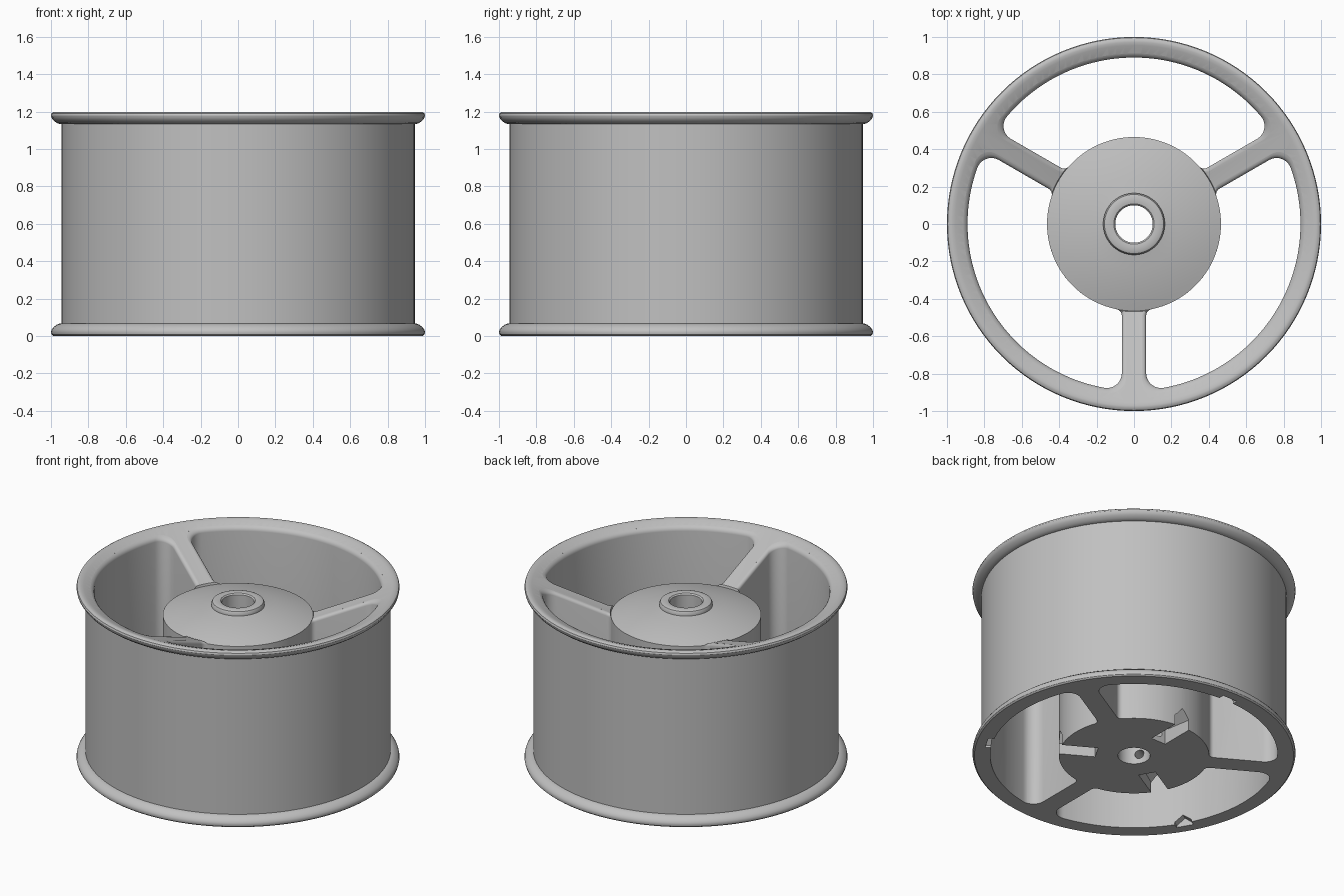
import bpy, bmesh
from math import sin, cos, pi, asin, atan2, sqrt, hypot, radians
from mathutils import Matrix, Vector

if "Cube" in bpy.data.objects:
    bpy.data.objects.remove(bpy.data.objects["Cube"])

metal = bpy.data.materials.new("plain_grey")
metal.use_nodes = True
GREY = (0.53, 0.53, 0.53, 1)
metal.diffuse_color = GREY
metal.node_tree.nodes["Principled BSDF"].inputs["Base Color"].default_value = GREY

HUB, DRUM, HALF_SPOKE = 0.465, 0.89, 0.065
SEGMENTS = 128


def make_object(name, bm):
    bmesh.ops.recalc_face_normals(bm, faces=bm.faces)
    mesh = bpy.data.meshes.new(name)
    bm.to_mesh(mesh)
    bm.free()
    mesh.materials.append(metal)
    obj = bpy.data.objects.new(name, mesh)
    bpy.context.collection.objects.link(obj)
    return obj


def loft(bm, rings, closed=False):
    """Join rings of points; cap the ends unless the rings close on themselves."""
    loops = [[bm.verts.new(p) for p in ring] for ring in rings]
    n = len(loops[0])
    pairs = list(zip(loops, loops[1:]))
    if closed:
        pairs.append((loops[-1], loops[0]))
    else:
        bm.faces.new(loops[0])
        bm.faces.new(loops[-1])
    for a, b in pairs:
        for i in range(n):
            j = (i + 1) % n
            bm.faces.new((a[i], a[j], b[j], b[i]))


def arc(cx, cy, r, a0, a1, steps):
    return [(cx + r * cos(a0 + (a1 - a0) * i / steps),
             cy + r * sin(a0 + (a1 - a0) * i / steps)) for i in range(steps + 1)]


def spoke_top(r):
    """Height of the funnel-shaped upper face."""
    return min(1.2, 1.2 - 0.39 * (0.97 - r))


def window_outline(grow):
    """Rounded sector between two spokes, centred on +y."""
    w, outer, f, g = HALF_SPOKE - grow, DRUM + grow, 0.08, 0.035
    cu, gu = sqrt((outer - f) ** 2 - (w + f) ** 2), sqrt((HUB + g) ** 2 - (w + g) ** 2)
    ca, ga = atan2(w + f, cu), atan2(w + g, gu)
    half = arc(0, 0, HUB, pi / 3, ga, 20)
    half += arc(gu, w + g, g, ga + pi, 1.5 * pi, 6)[1:]
    half += arc(cu, w + f, f, -pi / 2, ca, 10)
    half += arc(0, 0, outer, ca, pi / 3, 24)[1:]
    c, s = cos(pi / 6), sin(pi / 6)
    half = [(u * c - v * s, u * s + v * c) for u, v in half]
    return half + [(-x, y) for x, y in half[-2:0:-1]]


def window_cutter(bm):
    # Straight shaft, then a rounded flare that softens the upper edges
    layers = [(0, None, -0.1)]
    e = 0.022
    for k in range(5):
        t = k / 4 * pi / 2
        layers.append((e * (1 - cos(t)), e * (sin(t) - 1), 0))
    layers.append((e, 0.2, 0))
    rings = []
    for grow, dz, z in layers:
        rings.append([(x, y, z if dz is None else spoke_top(hypot(x, y)) + dz)
                      for x, y in window_outline(grow)])
    loft(bm, rings)


def groove_cutter(bm):
    # Gable-roofed radial groove, shallower towards the rim
    rings = []
    for y, eave, peak in ((0.235, 0.1, 0.17), (0.925, 0.012, 0.055)):
        rings.append([(-0.055, y, -0.1), (0.055, y, -0.1), (0.055, y, eave),
                      (0, y, peak), (-0.055, y, eave)])
    loft(bm, rings)


def screw_hole_cutter(bm):
    bmesh.ops.create_cone(bm, cap_ends=True, segments=24, radius1=0.03, radius2=0.03,
                          depth=0.27, matrix=Matrix.Translation((0, 0.165, 0.065))
                          @ Matrix.Rotation(pi / 2, 4, 'X'))


# Wheel body: bore, raised boss, domed hub, funnel face, rounded lips and drum
profile = [(0.1, 0), (0.1, 1.08), (0.108, 1.088), (0.12, 1.09), (0.145, 1.09),
           (0.158, 1.085), (0.165, 1.072), (0.165, 1.058)]
for i in range(1, 9):
    r = 0.165 + (HUB - 0.165) * i / 8
    profile.append((r, 1.066 - 0.35 * r * r))
profile += [(HUB + 0.004, spoke_top(HUB + 0.004)), (0.955, spoke_top(0.955))]
profile += [(0.972, 1.199), (0.985, 1.198), (0.996, 1.191), (1, 1.18), (0.997, 1.167),
            (0.988, 1.154), (0.97, 1.14), (0.955, 1.134), (0.945, 1.133),
            (0.945, 0.067), (0.955, 0.066), (0.97, 0.06), (0.988, 0.046),
            (0.997, 0.033), (1, 0.02), (0.997, 0.008), (0.988, 0)]
bm = bmesh.new()
loft(bm, [[(r * cos(a), r * sin(a), z) for r, z in profile]
          for a in (2 * pi * i / SEGMENTS for i in range(SEGMENTS))], closed=True)
wheel = make_object("wheel_body", bm)

# Cut the three windows, then grooves and screw holes midway between the spokes
cutters = []
for name, build in (("window", window_cutter), ("groove", groove_cutter),
                    ("screw_hole", screw_hole_cutter)):
    for i in range(3):
        bm = bmesh.new()
        build(bm)
        bmesh.ops.rotate(bm, verts=bm.verts, cent=Vector(),
                         matrix=Matrix.Rotation(2 * pi * i / 3, 3, 'Z'))
        cutter = make_object(f"{name}_cutter_{i + 1}", bm)
        cutter.hide_render = True
        cutters.append(cutter)
        mod = wheel.modifiers.new(cutter.name, 'BOOLEAN')
        mod.operation, mod.solver, mod.object = 'DIFFERENCE', 'EXACT', cutter

bpy.ops.object.select_all(action='DESELECT')
bpy.context.view_layer.objects.active = wheel
wheel.select_set(True)
for mod in list(wheel.modifiers):
    bpy.ops.object.modifier_apply(modifier=mod.name)
for cutter in cutters:
    bpy.data.objects.remove(cutter)
bpy.ops.object.shade_smooth_by_angle(angle=radians(30))
